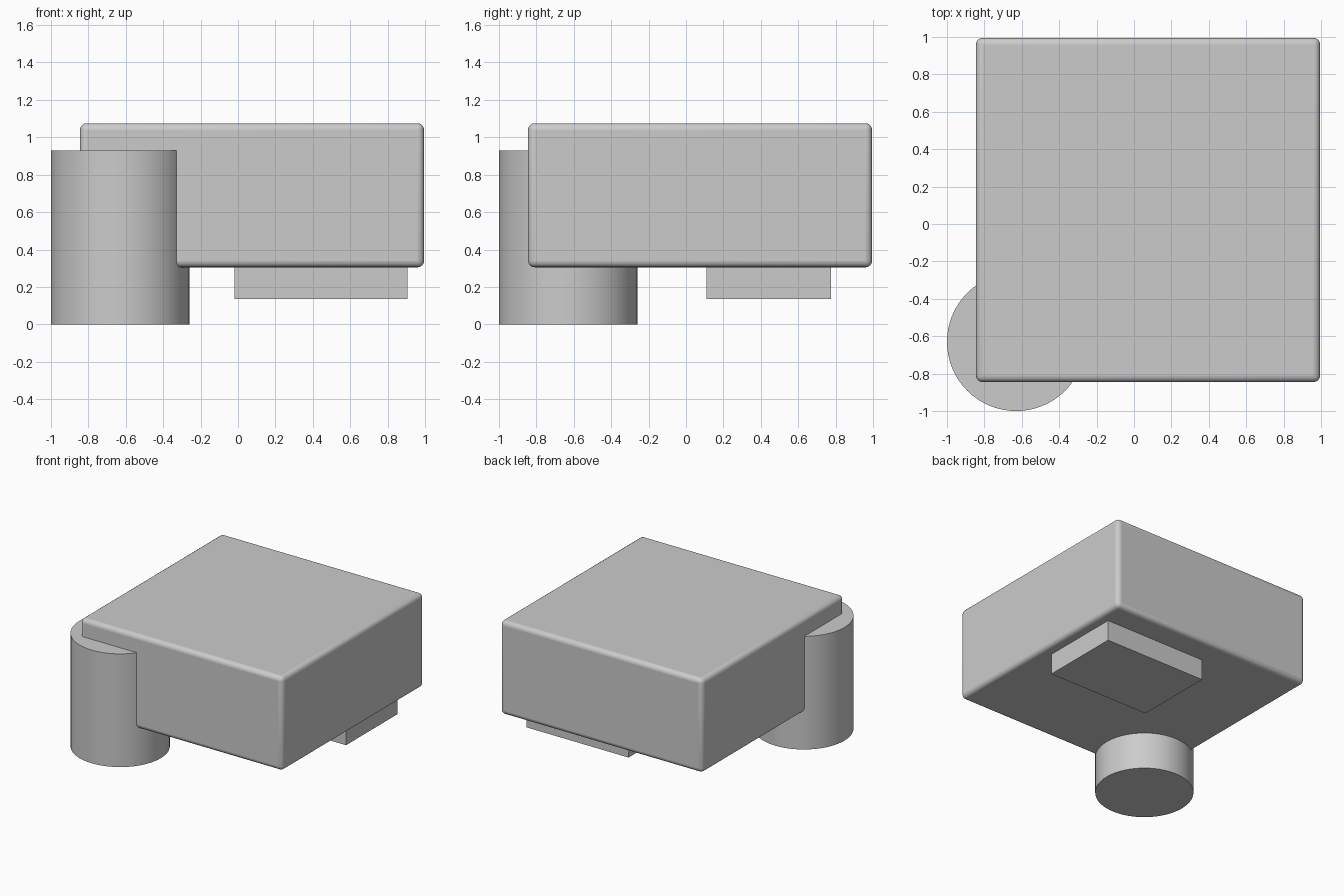
import bpy
import math
from mathutils import Vector

if "Cube" in bpy.data.objects:
    bpy.data.objects.remove(bpy.data.objects["Cube"], do_unlink=True)

# Single neutral material
grey = bpy.data.materials.new("light_grey")
grey.use_nodes = True
colour = (0.6, 0.6, 0.6, 1)
grey.diffuse_color = colour
grey.node_tree.nodes["Principled BSDF"].inputs["Base Color"].default_value = colour


def box(name, low, high, bevel=0):
    low, high = Vector(low), Vector(high)
    bpy.ops.mesh.primitive_cube_add(size=1, location=(low + high) / 2)
    obj = bpy.context.object
    obj.name = name
    obj.scale = high - low
    bpy.ops.object.transform_apply(location=False, rotation=False, scale=True)
    obj.data.materials.append(grey)
    if bevel:
        mod = obj.modifiers.new("rounded_edges", "BEVEL")
        mod.width = bevel
        mod.segments = 4
        bpy.ops.object.shade_smooth_by_angle(angle=math.radians(35))
    return obj


# Main block with softly rounded edges
box("main_block", (-0.845, -0.845, 0.305), (0.995, 0.995, 1.075), 0.035)

# Rectangular pad under the block
box("bottom_pad", (-0.02, 0.11, 0.135), (0.905, 0.775, 0.4))

# Round post sunk into the front right corner
bpy.ops.mesh.primitive_cylinder_add(vertices=64, radius=0.37, depth=0.93,
                                    location=(-0.63, -0.63, 0.465))
post = bpy.context.object
post.name = "corner_post"
post.data.materials.append(grey)
bpy.ops.object.shade_smooth_by_angle(angle=math.radians(35))
